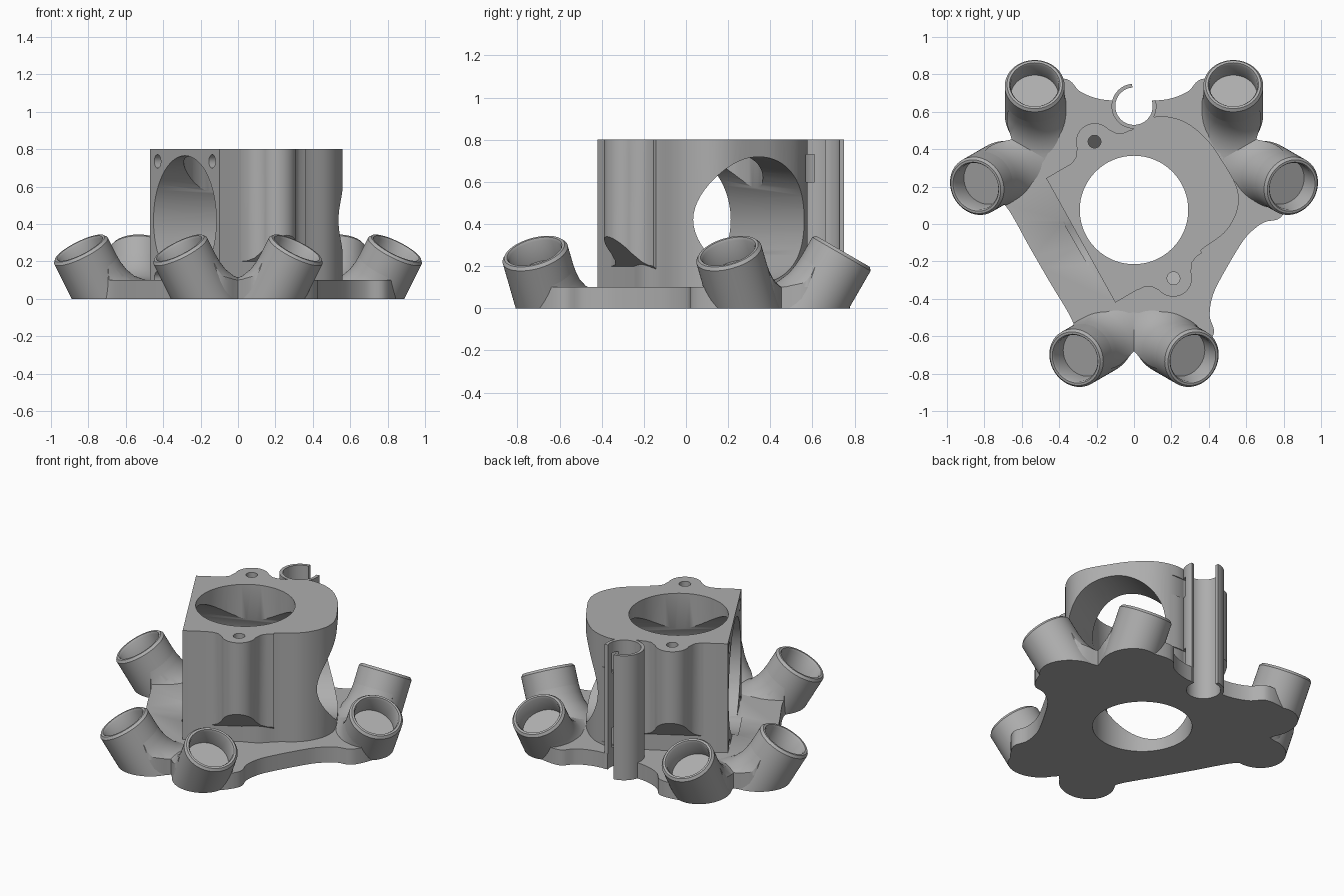
import bpy, bmesh
from math import pi, cos, sin, radians
from mathutils import Matrix, Vector

if "Cube" in bpy.data.objects:
    bpy.data.objects.remove(bpy.data.objects["Cube"], do_unlink=True)

grey = bpy.data.materials.new("plain grey")
grey.use_nodes = True
grey.diffuse_color = (0.42, 0.42, 0.42, 1)
grey.node_tree.nodes["Principled BSDF"].inputs["Base Color"].default_value = grey.diffuse_color

CENTRE = Matrix.Translation((0, 0.075, 0))
# Body frame: x points out of the flat mounting face, y along the face
FACE = CENTRE @ Matrix.Rotation(radians(210), 4, 'Z')
ALONG = Matrix.Rotation(pi / 2, 4, 'Y')


def finish(name, bm, matrix=Matrix()):
    bm.transform(matrix)
    bmesh.ops.recalc_face_normals(bm, faces=bm.faces)
    mesh = bpy.data.meshes.new(name)
    bm.to_mesh(mesh)
    bm.free()
    mesh.materials.append(grey)
    ob = bpy.data.objects.new(name, mesh)
    bpy.context.collection.objects.link(ob)
    return ob


def prism(name, pts, z0, z1, matrix=Matrix()):
    bm = bmesh.new()
    face = bm.faces.new([bm.verts.new((x, y, z0)) for x, y in pts])
    new = bmesh.ops.extrude_face_region(bm, geom=[face])["geom"]
    bmesh.ops.translate(bm, vec=(0, 0, z1 - z0),
                        verts=[v for v in new if isinstance(v, bmesh.types.BMVert)])
    return finish(name, bm, matrix)


def lathe(name, profile, matrix=Matrix(), sides=64):
    # Profile of (radius, height) pairs, capped at both ends
    bm = bmesh.new()
    rings = [[bm.verts.new((r * cos(2 * pi * i / sides), r * sin(2 * pi * i / sides), z))
              for i in range(sides)] for r, z in profile]
    for a, b in zip(rings, rings[1:]):
        for i in range(sides):
            j = (i + 1) % sides
            bm.faces.new((a[i], a[j], b[j], b[i]))
    bm.faces.new(rings[0])
    bm.faces.new(rings[-1])
    return finish(name, bm, matrix)


def rod(r0, r1, z0, z1, matrix=Matrix()):
    return lathe("cutter", [(r0, z0), (r1, z1)], matrix)


def box(x0, x1, y0, y1, z0, z1, matrix=Matrix()):
    return prism("cutter", [(x0, y0), (x1, y0), (x1, y1), (x0, y1)], z0, z1, matrix)


def combine(target, tool, operation='DIFFERENCE', keep=False):
    mod = target.modifiers.new("combine", 'BOOLEAN')
    mod.operation, mod.object, mod.solver = operation, tool, 'EXACT'
    bpy.context.view_layer.objects.active = target
    bpy.ops.object.modifier_apply(modifier=mod.name)
    if not keep:
        bpy.data.objects.remove(tool, do_unlink=True)


def cut_below(ob, point, normal):
    bm = bmesh.new()
    bm.from_mesh(ob.data)
    bmesh.ops.bisect_plane(bm, geom=bm.verts[:] + bm.edges[:] + bm.faces[:],
                           plane_co=point, plane_no=normal, clear_inner=True)
    bmesh.ops.holes_fill(bm, edges=[e for e in bm.edges if e.is_boundary])
    bmesh.ops.recalc_face_normals(bm, faces=bm.faces)
    bm.to_mesh(ob.data)
    bm.free()


def smooth_path(pts, steps=5):
    # Catmull-Rom through the points, ends kept
    v = [Vector(p) for p in pts]
    v = [v[0]] + v + [v[-1]]
    out = []
    for a, b, c, d in zip(v, v[1:], v[2:], v[3:]):
        for k in range(steps):
            t = k / steps
            out.append(0.5 * (2 * b + (c - a) * t + (2 * a - 5 * b + 4 * c - d) * t ** 2
                              + (3 * b - a - 3 * c + d) * t ** 3))
    return [tuple(p) for p in out] + [tuple(v[-1])]


def arc(cx, cy, r, a0, a1, n):
    return [(cx + r * cos(radians(a0 + (a1 - a0) * i / n)),
             cy + r * sin(radians(a0 + (a1 - a0) * i / n))) for i in range(n + 1)]


# Base plate outline: three sides, the flat-face side without flares
flared = [(0.1, 0.585), (0.2, 0.597), (0.29, 0.635), (0.36, 0.7), (0.5, 0.69), (0.62, 0.63), (0.68, 0.5)]
straight = [(0.1, 0.583), (0.36, 0.583), (0.42, 0.64), (0.5, 0.675), (0.62, 0.63), (0.68, 0.5)]
outline = []
for angle, half in ((0, flared), (120, straight), (240, flared)):
    turn = Matrix.Rotation(radians(angle), 2)
    side = [(0.654, 0.378)] + half[::-1] + [(-x, y) for x, y in half] + [(-0.654, 0.378)]
    outline += [tuple(turn @ Vector(p)) for p in smooth_path(side)[:-1]]
plate = prism("base_plate", outline, 0, 0.1, CENTRE)
clip = prism("clip", outline, 0, 0.5, CENTRE)

# Six tilted cups with flared roots
socket_profile = [(0.15, -0.42), (0.16, -0.42), (0.16, -0.015), (0.148, 0), (0.135, 0),
                  (0.128, -0.012), (0.128, -0.12), (0.05, -0.12)]
root_profile = [(0.16, -0.125), (0.163, -0.17), (0.172, -0.22), (0.198, -0.28),
                (0.245, -0.332), (0.31, -0.377), (0.31, -0.6)]
roots = []
for k in range(3):
    for s in (-1, 1):
        heading = radians(-90 + 60 * s)
        tilt = Vector((cos(heading) * 0.5, sin(heading) * 0.5, 0.866)).to_track_quat('Z', 'Y')
        m = (CENTRE @ Matrix.Rotation(k * 2 * pi / 3, 4, 'Z')
             @ Matrix.Translation((0.315 * s, -0.795, 0.27)) @ tilt.to_matrix().to_4x4())
        cup = lathe("cup", socket_profile, m)
        cut_below(cup, (0, 0, 0), (0, 0, 1))
        root = lathe("cup_root", root_profile, m)
        combine(root, clip, 'INTERSECT', keep=True)
        roots.append(root)
bpy.data.objects.remove(clip, do_unlink=True)

# Main body: straight walls beside the flat face, rounded far wall
curve = smooth_path([(-0.08, 0.47), (0, 0.51), (0.1, 0.57), (0.2, 0.57), (0.3, 0.53), (0.4, 0.44),
                     (0.47, 0.34), (0.54, 0.22), (0.56, 0.13), (0.54, 0.04), (0.48, -0.05),
                     (0.37, -0.13), (0.29, -0.205), (0.2, -0.247)])
body = prism("body", [(-0.47, 0.245)] + curve + [(-0.1, -0.42)], 0, 0.8)

# Screw ears with sloping undersides
for s in (-1, 1):
    neck = [(0.2, 0.35), (0.2, 0.38), (0.16, 0.384), (0.125, 0.4)]
    pts = neck + arc(0, 0.42, 0.1, 12, 168, 20) + [(-x, y) for x, y in neck[::-1]]
    ear = prism("screw_ear", [(x, y * s) for x, y in pts], 0.15, 0.8, FACE)
    combine(ear, rod(0.034, 0.034, 0.1, 0.9, FACE @ Matrix.Translation((0, 0.422 * s, 0))))
    cut_below(ear, FACE @ Vector((0, 0.38 * s, 0.2)),
              FACE.to_3x3() @ Vector((0, -s, 1)).normalized())

# Split holder tube behind the body
tube = prism("holder_tube", arc(0, 0.63, 0.12, 95, 376, 48) + arc(0, 0.63, 0.1, 376, 95, 48), 0, 0.8)

# Sideways duct, upright bore, and openings
for part in (plate, body):
    combine(part, rod(0.29, 0.29, -0.1, 1, CENTRE))
    combine(part, rod(0.285, 0.347, -0.8, 0.36, FACE @ Matrix.Translation((0, 0, 0.42)) @ ALONG))
    floor = [(-0.4, 0.1), (-0.34, 0.2), (-0.2, 0.3), (0.2, 0.31), (0.28, 0.22)]
    combine(part, prism("cutter", floor + [(x, -y) for x, y in floor[::-1]], -0.1, 0.13, FACE))
    combine(part, rod(0.1, 0.1, -0.1, 1, Matrix.Translation((0, 0.63, 0))))
for root in roots:
    combine(root, box(0.33, 1, -0.38, 0.38, 0.05, 0.6, FACE))
combine(plate, box(0.33, 1, -0.38, 0.38, 0.05, 0.6, FACE))
for t in (-0.3, 0.3):
    for z in (0.11, 0.735):
        combine(body, rod(0.036, 0.036, 0.2, 0.4, FACE @ Matrix.Translation((0, t, z)) @ ALONG))
for z in (0.12, 0.6):
    for part in (tube, body):
        combine(part, box(0.05, 0.2, 0.57, 0.61, z, z + 0.13))

# Smooth curved walls, keep edges sharp
bpy.ops.object.select_all(action='DESELECT')
for ob in bpy.context.collection.objects:
    if ob.type == 'MESH' and grey.name in ob.data.materials:
        ob.select_set(True)
        bpy.context.view_layer.objects.active = ob
bpy.ops.object.shade_smooth_by_angle(angle=radians(32))
